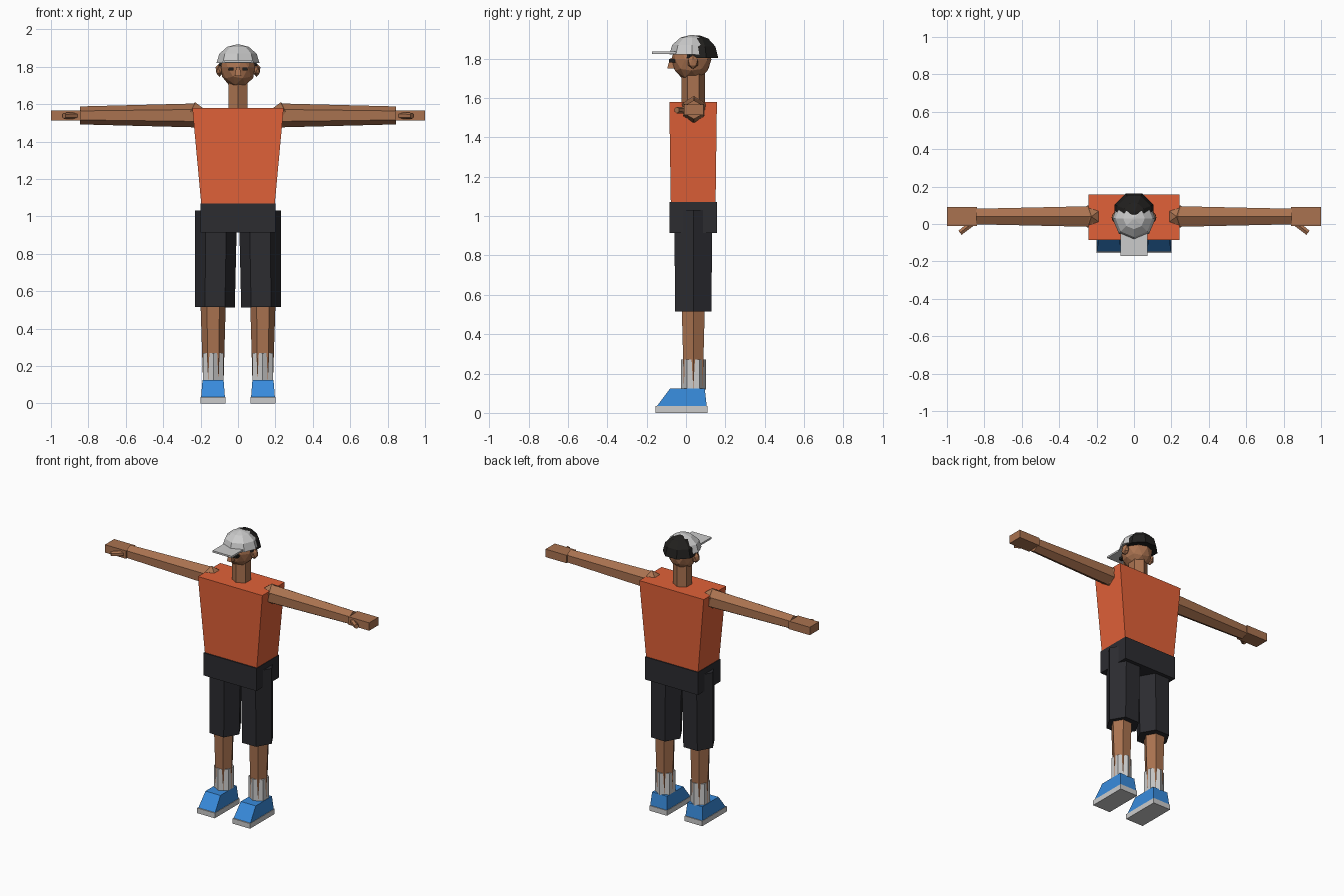
import bpy, bmesh
from math import sin, cos, pi
from mathutils import Vector, Matrix

if "Cube" in bpy.data.objects:
    bpy.data.objects.remove(bpy.data.objects["Cube"])


def material(name, rgb):
    m = bpy.data.materials.new(name)
    m.diffuse_color = (*rgb, 1)
    m.use_nodes = True
    m.node_tree.nodes["Principled BSDF"].inputs["Base Color"].default_value = m.diffuse_color
    return m


SKIN = material("skin", (0.40, 0.17, 0.08))
ORANGE = material("shirt_orange", (0.75, 0.12, 0.04))
DARK = material("shorts_dark", (0.025, 0.025, 0.03))
BLUE = material("shoe_blue", (0.04, 0.26, 0.72))
BLACK = material("black", (0.015, 0.014, 0.013))


def finish(name, bm, mat, mirror):
    bmesh.ops.recalc_face_normals(bm, faces=bm.faces)
    me = bpy.data.meshes.new(name)
    bm.to_mesh(me)
    bm.free()
    ob = bpy.data.objects.new(name, me)
    bpy.context.collection.objects.link(ob)
    if mat:
        me.materials.append(mat)
    if mirror:
        mod = ob.modifiers.new("mirror", 'MIRROR')
        mod.use_mirror_merge = False
    return ob


def loft(name, rings, mat=None, mirror=False):
    """Skin a stack of equal-sized point rings and cap both ends."""
    bm = bmesh.new()
    vs = [[bm.verts.new(p) for p in ring] for ring in rings]
    n = len(vs[0])
    for a, b in zip(vs, vs[1:]):
        for i in range(n):
            j = (i + 1) % n
            bm.faces.new((a[i], a[j], b[j], b[i]))
    bm.faces.new(vs[0])
    bm.faces.new(vs[-1])
    return finish(name, bm, mat, mirror)


def rect(x0, x1, y0, y1, z):
    return [(x0, y0, z), (x1, y0, z), (x1, y1, z), (x0, y1, z)]


def box(name, x, y, z, mat=None, mirror=False):
    return loft(name, [rect(*x, *y, h) for h in z], mat, mirror)


def prism(name, p0, p1, r0, r1, mat=None, mirror=False, corner=(1, 0, 0), n=6):
    """Tapered n-sided prism from p0 to p1, one corner pointing along 'corner'."""
    p0, p1 = Vector(p0), Vector(p1)
    axis = (p1 - p0).normalized()
    v = axis.cross(Vector(corner)).normalized()
    u = v.cross(axis)
    rings = [[p + r * (cos(2 * pi * i / n) * u + sin(2 * pi * i / n) * v) for i in range(n)]
             for p, r in ((p0, r0), (p1, r1))]
    return loft(name, rings, mat, mirror)


def ball(name, c, s, sub, mat, mirror=False):
    bm = bmesh.new()
    bmesh.ops.create_icosphere(bm, subdivisions=sub, radius=1,
                               matrix=Matrix.Translation(c) @ Matrix.Diagonal((*s, 1)))
    return finish(name, bm, mat, mirror)


def dome(name, c, r, h, n, turn, mat=None):
    rings = []
    for a in (0, pi / 6, pi / 3, pi * 0.48):
        rings.append([(c[0] + r * cos(a) * cos(2 * pi * (i + turn) / n),
                       c[1] + r * cos(a) * sin(2 * pi * (i + turn) / n),
                       c[2] + h * sin(a)) for i in range(n)])
    return loft(name, rings, mat)


# Shoes and socks
box("shoe_soles", (0.067, 0.2), (-0.155, 0.11), (0, 0.035), None, True)
loft("shoe_uppers", [rect(0.07, 0.197, -0.147, 0.105, 0.035),
                     rect(0.077, 0.19, -0.08, 0.095, 0.125)], BLUE, True)
prism("socks", (0.132, 0.037, 0.12), (0.132, 0.037, 0.27), 0.0635, 0.0635, None, True, (0, 1, 0))

# Legs and shorts
prism("lower_legs", (0.132, 0.037, 0.12), (0.133, 0.037, 0.55), 0.055, 0.068, SKIN, True)
prism("shorts_legs", (0.123, 0.037, 0.515), (0.117, 0.037, 1.03), 0.106, 0.112, DARK, True)
box("shorts_hips", (-0.2, 0.2), (-0.085, 0.157), (0.915, 1.07), DARK)

# Shirt
loft("shirt", [rect(-0.195, 0.195, -0.077, 0.15, 1.05),
               rect(-0.244, 0.244, -0.085, 0.157, 1.58)], ORANGE)

# Arms and hands
ball("shoulders", (0.228, 0.04, 1.54), (0.07, 0.07, 0.07), 1, SKIN, True)
prism("arms", (0.22, 0.04, 1.54), (0.845, 0.04, 1.54), 0.064, 0.048, SKIN, True, (0, 0, 1))
box("hands", (0.84, 1.0), (-0.01, 0.09), (1.513, 1.567), SKIN, True)
prism("thumbs", (0.86, 0.008, 1.538), (0.93, -0.047, 1.538), 0.018, 0.016, SKIN, True, (0, 0, 1))

# Neck and head
prism("neck", (0, 0.037, 1.56), (0, 0.037, 1.76), 0.06, 0.06, SKIN, False, (0, 1, 0))
ball("head", (0, 0.027, 1.795), (0.095, 0.102, 0.107), 2, SKIN)
ball("ears", (0.1, 0.035, 1.782), (0.022, 0.03, 0.036), 1, SKIN, True)
loft("nose", [rect(-0.018, 0.018, -0.095, -0.05, 1.75),
              rect(-0.009, 0.009, -0.082, -0.05, 1.8)], SKIN)
box("eyes", (0.025, 0.05), (-0.086, -0.045), (1.78, 1.797), BLACK, True)

# Cap: grey front dome, black back dome poking through, flat peak
dome("cap_front", (0, 0.03, 1.82), 0.115, 0.1, 8, 0, None)
dome("cap_back", (0, 0.06, 1.803), 0.112, 0.115, 8, 0.5, BLACK)
box("cap_peak", (-0.073, 0.073), (-0.172, -0.03), (1.824, 1.836))
